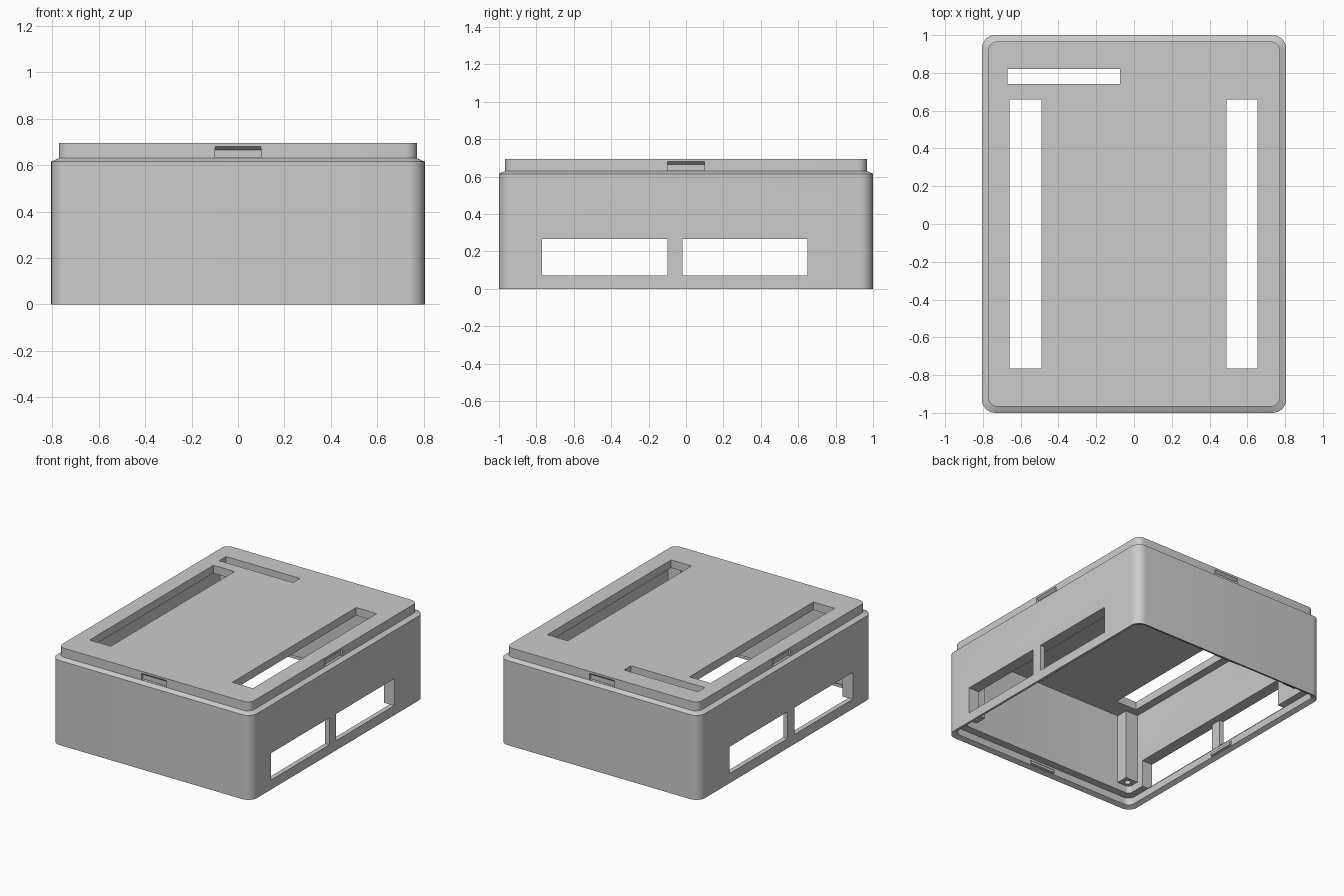
import bpy
import bmesh
import math
from mathutils import Matrix, Vector

if "Cube" in bpy.data.objects:
    bpy.data.objects.remove(bpy.data.objects["Cube"], do_unlink=True)

grey = bpy.data.materials.new("plain grey")
grey.use_nodes = True
grey.diffuse_color = (0.6, 0.6, 0.6, 1)
grey.node_tree.nodes["Principled BSDF"].inputs["Base Color"].default_value = (0.6, 0.6, 0.6, 1)


def finish(bm, name):
    bmesh.ops.recalc_face_normals(bm, faces=bm.faces[:])
    mesh = bpy.data.meshes.new(name)
    bm.to_mesh(mesh)
    bm.free()
    mesh.materials.append(grey)
    obj = bpy.data.objects.new(name, mesh)
    bpy.context.collection.objects.link(obj)
    return obj


def rounded_ring(bm, hx, hy, r, z, steps=8):
    ring = []
    for k, (sx, sy) in enumerate([(1, 1), (-1, 1), (-1, -1), (1, -1)]):
        for i in range(steps + 1):
            a = (k + i / steps) * math.pi / 2
            ring.append(bm.verts.new((sx * (hx - r) + r * math.cos(a),
                                      sy * (hy - r) + r * math.sin(a), z)))
    return ring


def loft(name, sections):
    bm = bmesh.new()
    rings = [rounded_ring(bm, *s) for s in sections]
    for lower, upper in zip(rings, rings[1:]):
        for i in range(len(lower)):
            j = (i + 1) % len(lower)
            bm.faces.new((lower[i], lower[j], upper[j], upper[i]))
    bm.faces.new(rings[0])
    bm.faces.new(rings[-1])
    return finish(bm, name)


def box(name, x, y, z):
    bm = bmesh.new()
    lo, hi = (Vector(v) for v in zip(x, y, z))
    size = Matrix.Diagonal((*(hi - lo), 1))
    bmesh.ops.create_cube(bm, size=1, matrix=Matrix.Translation((lo + hi) / 2) @ size)
    return finish(bm, name)


def side_prism(name, side, reach, profile, half=0.1):
    """Extrude an (outward, height) profile along one of the four sides."""
    bm = bmesh.new()
    turn = Matrix.Rotation(side * math.pi / 2, 4, "Z")
    ends = [[bm.verts.new(turn @ Vector((reach + d, w, z))) for d, z in profile]
            for w in (-half, half)]
    for i in range(len(profile)):
        j = (i + 1) % len(profile)
        bm.faces.new((ends[0][i], ends[0][j], ends[1][j], ends[1][i]))
    for end in ends:
        bm.faces.new(end)
    return finish(bm, name)


def cut(target, cutter):
    cutter.hide_render = True
    mod = target.modifiers.new("cut", "BOOLEAN")
    mod.operation = "DIFFERENCE"
    mod.solver = "EXACT"
    mod.object = cutter
    bpy.context.view_layer.objects.active = target
    bpy.ops.object.modifier_apply(modifier=mod.name)
    bpy.data.objects.remove(cutter, do_unlink=True)


# Hollow case: from the inner ceiling down, round the rim and up to the lid
LIP_X, LIP_Y = 0.772, 0.967
case = loft("case_shell", [
    (0.72, 0.91, 0.03, 0.637),
    (0.72, 0.91, 0.03, 0.067),
    (LIP_X, LIP_Y, 0.05, 0.067),
    (LIP_X, LIP_Y, 0.05, 0.015),
    (0.805, 1.0, 0.07, 0),
    (0.805, 1.0, 0.07, 0.615),
    (LIP_X, LIP_Y, 0.05, 0.63),
    (LIP_X, LIP_Y, 0.05, 0.695),
])

# Inner pockets that thin the side walls behind the windows
for s in (-1, 1):
    cut(case, box("pocket_cutter", sorted((s * 0.6, s * 0.77)), (-0.77, 0.65), (0.06, 0.265)))

# Side windows, through both walls
for y in ((-0.77, -0.10), (-0.02, 0.65)):
    cut(case, box("window_cutter", (-1, 1), y, (0.07, 0.265)))

# Slots in the top
for x, y in [((-0.66, -0.49), (-0.765, 0.66)),
             ((0.49, 0.655), (-0.765, 0.66)),
             ((-0.67, -0.075), (0.74, 0.82))]:
    cut(case, box("slot_cutter", x, y, (0.5, 0.8)))

# Clip notches in the lid lip and matching ridges inside the bottom rim
notch = [(-0.018, 0.632), (0.012, 0.632), (0.012, 0.69), (-0.018, 0.665)]
ridge = [(0.003, 0.018), (-0.014, 0.022), (-0.014, 0.04), (0.003, 0.055)]
for side in range(4):
    reach = LIP_Y if side % 2 else LIP_X
    cut(case, side_prism("notch_cutter", side, reach, notch))
    side_prism("clip_ridge_%d" % (side + 1), side, reach, ridge)

# Screw posts in the inner corners
for sx, side_name in ((-1, "right"), (1, "left")):
    for sy, end_name in ((-1, "front"), (1, "back")):
        post = box("screw_post_%s_%s" % (end_name, side_name),
                   sorted((sx * 0.62, sx * 0.725)), sorted((sy * 0.822, sy * 0.915)), (0.12, 0.645))
        bm = bmesh.new()
        bmesh.ops.create_cone(bm, cap_ends=True, segments=16, radius1=0.022, radius2=0.022,
                              depth=0.3, matrix=Matrix.Translation((sx * 0.67, sy * 0.867, 0.15)))
        cut(post, finish(bm, "screw_hole_cutter"))

# Smooth the rounded corners, keep the edges sharp
bpy.ops.object.select_all(action="DESELECT")
case.select_set(True)
bpy.context.view_layer.objects.active = case
bpy.ops.object.shade_smooth_by_angle(angle=math.radians(20))
